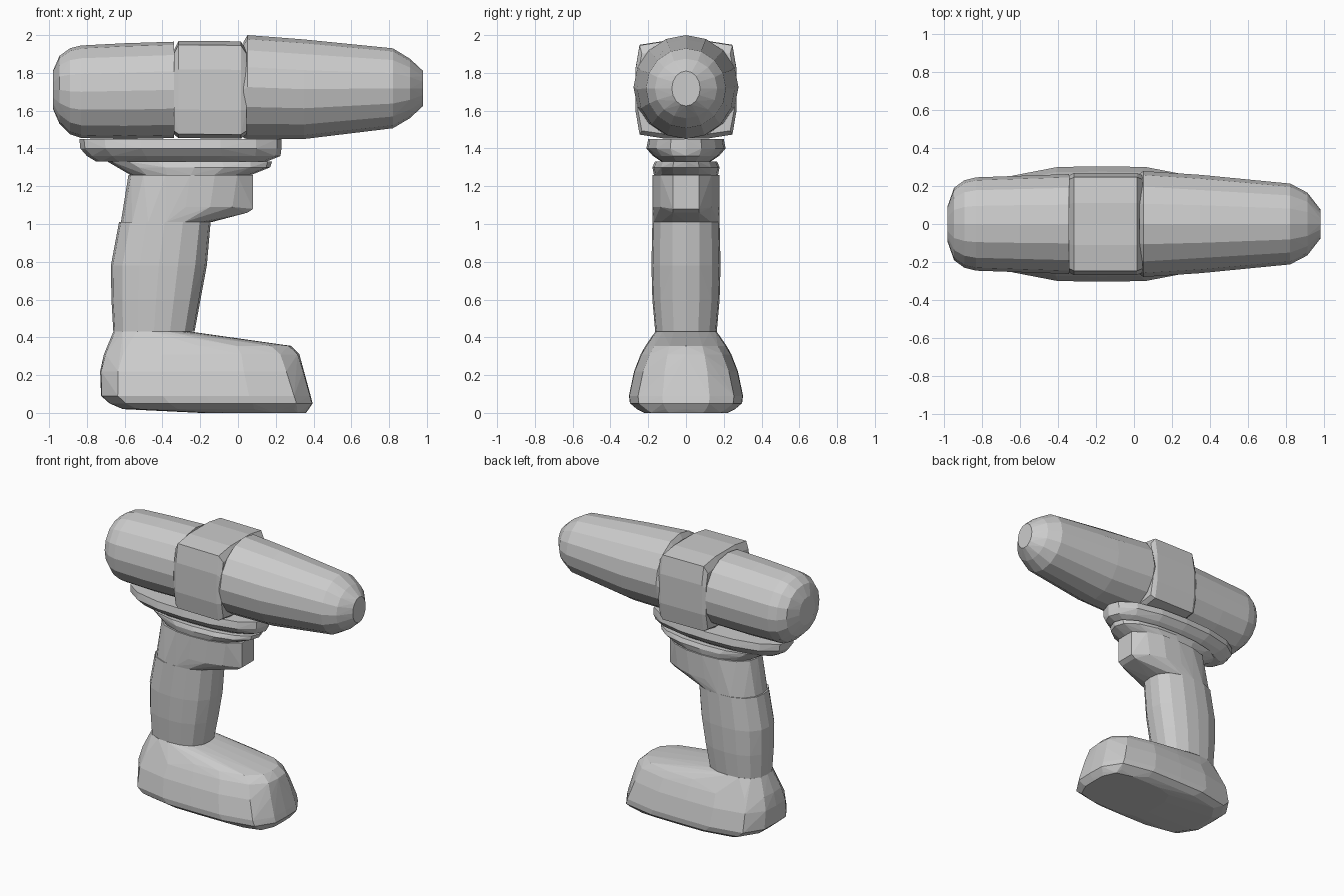
import bpy, bmesh
from math import sin, cos, pi, copysign


def ring(axis, t, a, b, e=2.0, n=16):
    """Super-ellipse section: spans a and b, squareness e, placed at t on the axis."""
    pts = []
    for i in range(n):
        c, s = cos(2 * pi * i / n), sin(2 * pi * i / n)
        # radial form keeps the points evenly spread around the outline
        r = (abs(c) ** e + abs(s) ** e) ** (-1 / e)
        u = (a[0] + a[1]) / 2 + (a[1] - a[0]) / 2 * c * r
        v = (b[0] + b[1]) / 2 + (b[1] - b[0]) / 2 * s * r
        pts.append((t, u, v) if axis == 'x' else (u, v, t))
    return pts


def hull(name, pts):
    """Flat-faceted convex shell around the sections."""
    bm = bmesh.new()
    for p in pts:
        bm.verts.new(p)
    res = bmesh.ops.convex_hull(bm, input=bm.verts[:])
    junk = {g for g in res['geom_interior'] + res['geom_unused']
            if isinstance(g, bmesh.types.BMVert)}
    bmesh.ops.delete(bm, geom=list(junk), context='VERTS')
    bmesh.ops.dissolve_limit(bm, angle_limit=0.02, verts=bm.verts[:], edges=bm.edges[:])
    bmesh.ops.recalc_face_normals(bm, faces=bm.faces[:])
    me = bpy.data.meshes.new(name)
    bm.to_mesh(me)
    bm.free()
    ob = bpy.data.objects.new(name, me)
    bpy.context.collection.objects.link(ob)
    return ob


def along_x(name, sections, e=2.0, n=16):
    """sections: x, half width, z low, z high"""
    hull(name, [p for x, hy, z0, z1 in sections
                for p in ring('x', x, (-hy, hy), (z0, z1), e, n)])


def along_z(name, sections, n=16, extra=()):
    """sections: z, x low, x high, half width, squareness"""
    pts = [p for z, x0, x1, hy, e in sections
           for p in ring('z', z, (x0, x1), (-hy, hy), e, n)]
    hull(name, pts + list(extra))


# Rounded motor housing at the rear
along_x("motor_housing", [
    (-0.98, 0.09, 1.61, 1.81), (-0.945, 0.19, 1.53, 1.89),
    (-0.89, 0.23, 1.475, 1.93), (-0.83, 0.245, 1.455, 1.945),
    (-0.60, 0.255, 1.45, 1.957), (-0.34, 0.262, 1.455, 1.965)], e=2.15)

# Square gearbox collar
along_x("gearbox_collar", [
    (-0.34, 0.255, 1.475, 1.92), (-0.315, 0.268, 1.455, 1.97),
    (0.015, 0.268, 1.452, 1.967), (0.045, 0.255, 1.475, 1.92)], e=8, n=16)

# Tapered nose and chuck
along_x("chuck_nose", [
    (0.03, 0.265, 1.455, 1.965), (0.05, 0.278, 1.45, 2.0),
    (0.35, 0.258, 1.45, 1.977), (0.82, 0.212, 1.507, 1.93),
    (0.91, 0.165, 1.56, 1.875), (0.98, 0.075, 1.625, 1.81)])

# Two stacked plates under the body
along_z("upper_plate", [
    (1.45, -0.84, 0.23, 0.20, 2.4), (1.40, -0.835, 0.23, 0.21, 2.4),
    (1.36, -0.80, 0.225, 0.175, 2.3), (1.33, -0.75, 0.15, 0.13, 2.3)])
along_z("lower_plate", [
    (1.33, -0.69, 0.18, 0.165, 2.3), (1.30, -0.63, 0.17, 0.178, 2.3),
    (1.26, -0.57, 0.07, 0.17, 2.3)])

# Trigger section with a flat front face
front_face = [(0.08, s * 0.07, z) for s in (-1, 1) for z in (1.26, 1.08)]
front_face += [(0.05, s * 0.07, 1.06) for s in (-1, 1)]
along_z("trigger_section", [
    (1.26, -0.58, 0.075, 0.178, 2.5), (1.09, -0.605, 0.05, 0.178, 2.5),
    (1.01, -0.62, -0.14, 0.178, 2.4)], extra=front_face)

# Hand grip
along_z("grip", [
    (1.01, -0.63, -0.145, 0.178, 2.5), (0.78, -0.673, -0.165, 0.183, 2.5),
    (0.60, -0.67, -0.197, 0.178, 2.5), (0.43, -0.66, -0.23, 0.163, 2.5)])

# Battery foot
along_z("battery_foot", [
    (0.43, -0.66, -0.25, 0.163, 2.5), (0.355, -0.69, 0.28, 0.215, 2.8),
    (0.31, -0.71, 0.325, 0.24, 3.2), (0.22, -0.73, 0.35, 0.275, 3.6),
    (0.09, -0.725, 0.385, 0.302, 4), (0.05, -0.68, 0.395, 0.297, 4),
    (0.02, -0.61, 0.375, 0.26, 4), (0.0, -0.2, 0.36, 0.22, 4)])
